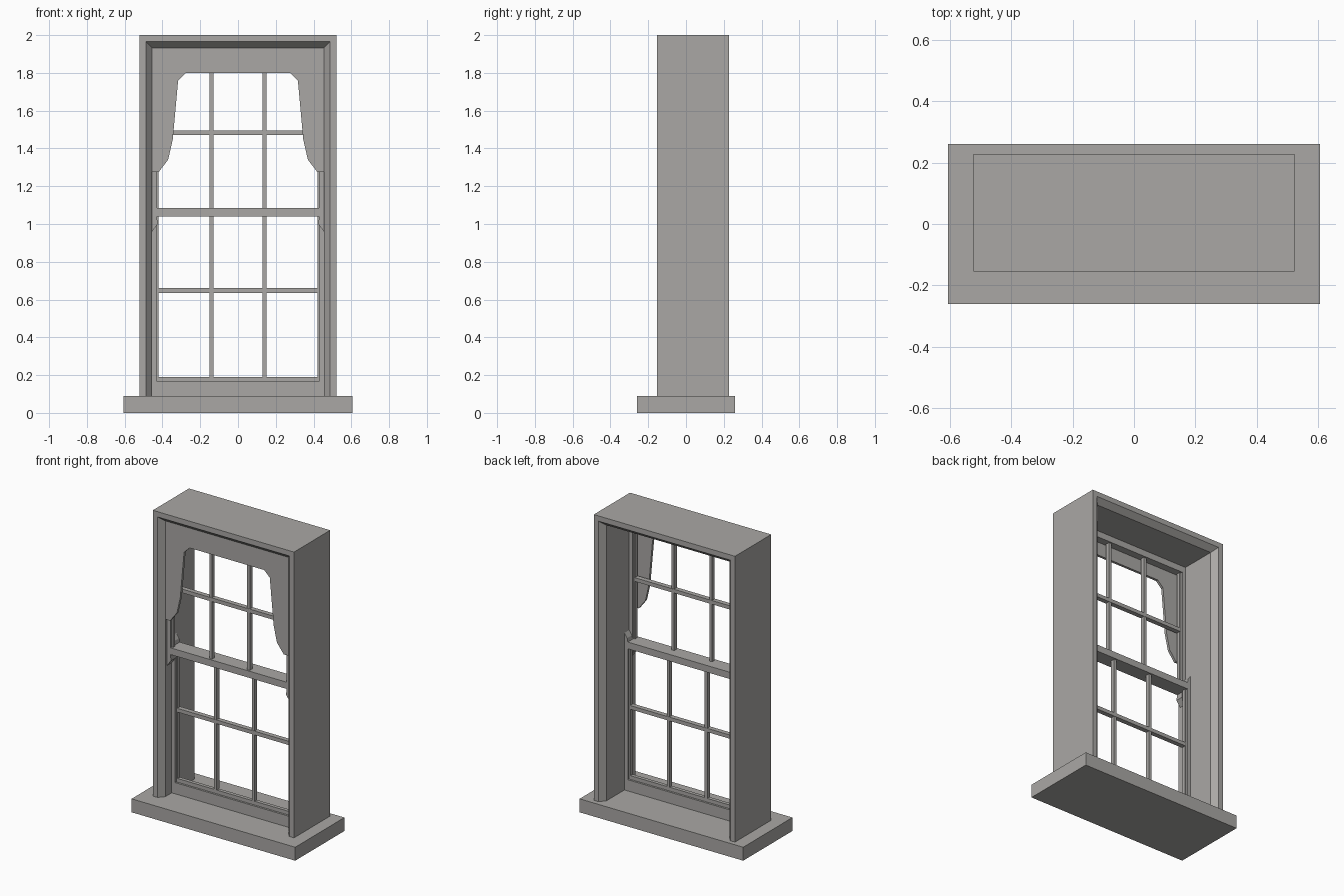
import bpy, bmesh

if "Cube" in bpy.data.objects:
    bpy.data.objects.remove(bpy.data.objects["Cube"])

paint = bpy.data.materials.new("warm_grey_paint")
paint.diffuse_color = (0.40, 0.39, 0.375, 1)
paint.use_nodes = True
paint.node_tree.nodes["Principled BSDF"].inputs["Base Color"].default_value = paint.diffuse_color


def make(name, bm):
    bmesh.ops.recalc_face_normals(bm, faces=bm.faces)
    mesh = bpy.data.meshes.new(name)
    bm.to_mesh(mesh)
    bm.free()
    mesh.materials.append(paint)
    obj = bpy.data.objects.new(name, mesh)
    bpy.context.collection.objects.link(obj)
    return obj


def add_prism(bm, outline, y0, y1):
    """Extrude an x-z outline from y0 to y1."""
    front = [bm.verts.new((x, y0, z)) for x, z in outline]
    back = [bm.verts.new((x, y1, z)) for x, z in outline]
    bm.faces.new(front)
    bm.faces.new(back[::-1])
    n = len(outline)
    for i in range(n):
        j = (i + 1) % n
        bm.faces.new((front[i], back[i], back[j], front[j]))


def add_box(bm, x0, x1, y0, y1, z0, z1):
    add_prism(bm, [(x0, z0), (x1, z0), (x1, z1), (x0, z1)], y0, y1)


# Sill slab
bm = bmesh.new()
add_box(bm, -0.605, 0.605, -0.26, 0.26, 0, 0.09)
make("sill", bm)

# Box frame: chamfered profile (inset, y) swept up, over and down
profile = [(0, -0.154), (0.035, -0.154), (0.067, -0.117),
           (0.067, 0.191), (0.035, 0.228), (0, 0.228)]
bm = bmesh.new()
rings = []
for sx, top in ((-1, False), (-1, True), (1, True), (1, False)):
    rings.append([bm.verts.new((sx * (0.522 - d), y, 2 - d if top else 0.09))
                  for d, y in profile])
for a, b in zip(rings, rings[1:]):
    for i in range(len(profile)):
        j = (i + 1) % len(profile)
        bm.faces.new((a[i], a[j], b[j], b[i]))
bm.faces.new(rings[0])
bm.faces.new(rings[-1][::-1])
make("frame", bm)

# Shaped valance board behind the front chamfer
half = [(0.455, 1.275), (0.42, 1.275), (0.37, 1.34), (0.345, 1.45),
        (0.338, 1.53), (0.317, 1.76), (0.275, 1.80)]
bm = bmesh.new()
add_prism(bm, [(0.455, 1.935)] + half
          + [(-x, z) for x, z in half[::-1]] + [(-0.455, 1.935)], -0.117, -0.10)
make("valance", bm)


def sash(name, y0, y1, stile, bottom, top, bead_z, bar_z):
    """stile: right-hand outline; bottom/top: rail heights; bead_z: opening."""
    ym = (y0 + y1) / 2
    # Stiles with horns, and the thinner glazing bead inside them
    bm = bmesh.new()
    for s in (-1, 1):
        add_prism(bm, [(s * x, z) for x, z in stile], y0, y1)
        add_box(bm, s * 0.42, s * 0.431, ym - 0.012, ym + 0.012, bead_z[0], bead_z[1])
    make(name + "_stiles", bm)
    # Rails
    bm = bmesh.new()
    for z0, z1 in (bottom, top):
        add_box(bm, -0.43, 0.43, y0, y1, z0, z1)
    for z0, z1 in ((bottom[1], bead_z[0]), (bead_z[1], top[0])):
        if z1 > z0:
            add_box(bm, -0.43, 0.43, ym - 0.012, ym + 0.012, z0, z1)
    make(name + "_rails", bm)
    # Glazing bars
    bm = bmesh.new()
    for x in (-0.14, 0.14):
        add_box(bm, x - 0.01, x + 0.01, ym - 0.014, ym + 0.014, bead_z[0], bead_z[1])
    add_box(bm, -0.42, 0.42, ym - 0.016, ym + 0.016, bar_z - 0.0125, bar_z + 0.0125)
    make(name + "_bars", bm)


# Outer upper sash with horns hanging below its meeting rail
sash("upper_sash", -0.10, -0.05,
     [(0.455, 1.935), (0.43, 1.935), (0.43, 1.04), (0.425, 1.0), (0.455, 0.96)],
     (1.04, 1.085), (1.89, 1.935), (1.085, 1.89), 1.483)

# Inner lower sash with horns rising above its meeting rail
sash("lower_sash", -0.05, 0.0,
     [(0.455, 0.09), (0.43, 0.09), (0.43, 1.085), (0.435, 1.11), (0.455, 1.14)],
     (0.09, 0.165), (1.04, 1.085), (0.19, 1.04), 0.648)
